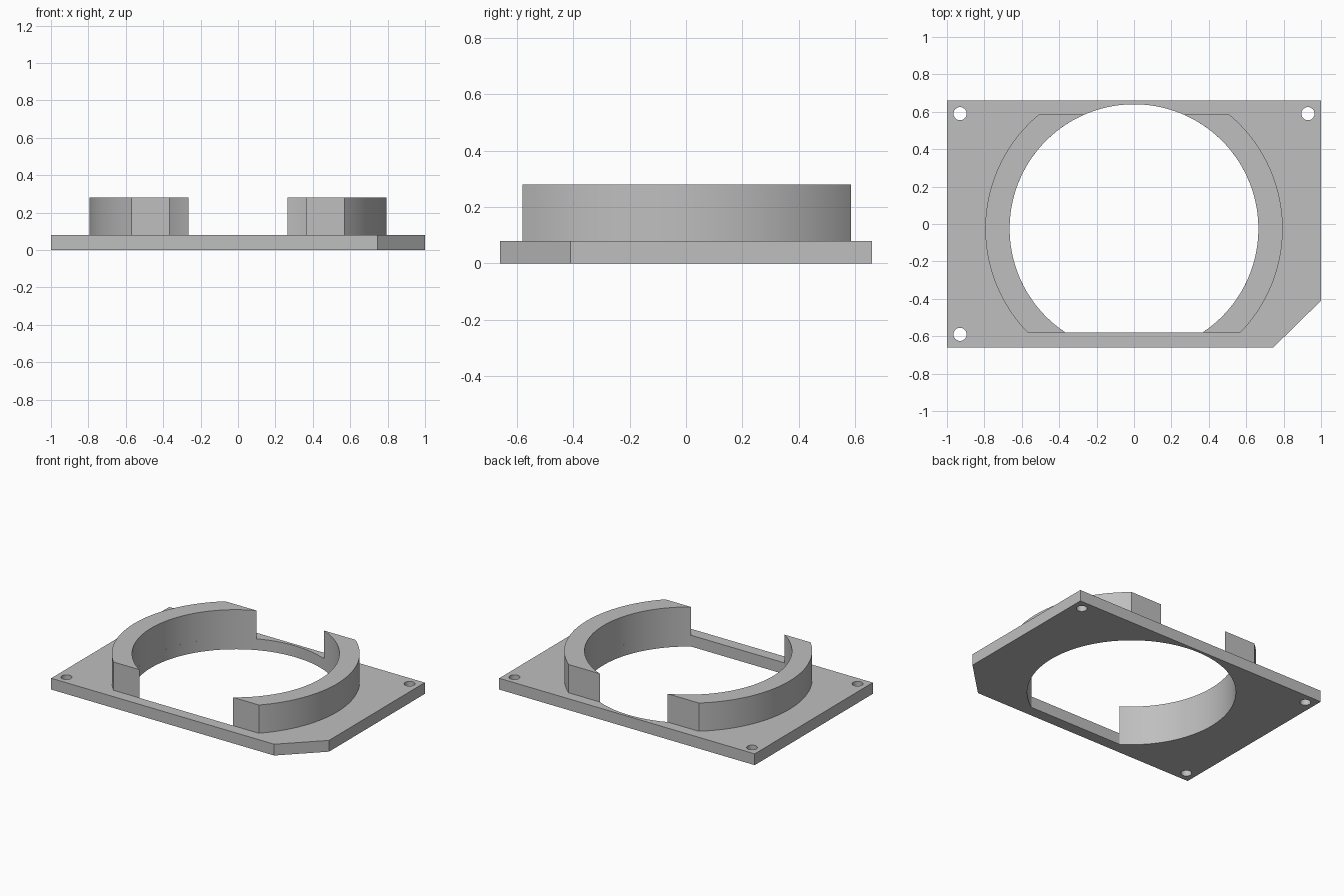
import bpy, bmesh, math

if "Cube" in bpy.data.objects:
    bpy.data.objects.remove(bpy.data.objects["Cube"])

CY = -0.025                      # centre of the bore
R_IN, R_OUT = 0.665, 0.795       # collar radii
Y_LOW, Y_HIGH = -0.58, 0.585     # flats of bore and collar
PLATE_TOP, COLLAR_TOP = 0.08, 0.28

grey = bpy.data.materials.new("grey plastic")
grey.diffuse_color = (0.52, 0.52, 0.52, 1)
grey.use_nodes = True
grey.node_tree.nodes["Principled BSDF"].inputs["Base Color"].default_value = grey.diffuse_color


def arc(cx, cy, r, a0, a1, n):
    """Points along an arc, both ends included."""
    return [(cx + r * math.cos(a0 + (a1 - a0) * i / n),
             cy + r * math.sin(a0 + (a1 - a0) * i / n)) for i in range(n + 1)]


def circle(cx, cy, r, n):
    return arc(cx, cy, r, 0, 2 * math.pi, n)[:-1]


def angle_at(y, r):
    return math.asin((y - CY) / r)


def extrude_profile(name, loops, z0, z1):
    """Fill an outline with optional holes and extrude it upward."""
    bm = bmesh.new()
    edges = []
    for loop in loops:
        vs = [bm.verts.new((x, y, z0)) for x, y in loop]
        edges += [bm.edges.new((v, vs[(i + 1) % len(vs)])) for i, v in enumerate(vs)]
    bmesh.ops.triangle_fill(bm, edges=edges, use_beauty=True, normal=(0, 0, 1))
    top = bmesh.ops.extrude_face_region(bm, geom=bm.faces[:], use_keep_orig=True)
    bmesh.ops.translate(bm, vec=(0, 0, z1 - z0),
                        verts=[g for g in top["geom"] if isinstance(g, bmesh.types.BMVert)])
    bmesh.ops.recalc_face_normals(bm, faces=bm.faces[:])
    mesh = bpy.data.meshes.new(name)
    bm.to_mesh(mesh)
    bm.free()
    mesh.materials.append(grey)
    obj = bpy.data.objects.new(name, mesh)
    bpy.context.collection.objects.link(obj)
    bpy.ops.object.select_all(action='DESELECT')
    obj.select_set(True)
    bpy.context.view_layer.objects.active = obj
    bpy.ops.object.shade_smooth_by_angle(angle=math.radians(30))
    return obj


# Base plate: clipped corner, bore with a flat front edge, three screw holes
outline = [(-1, -0.66), (0.745, -0.66), (1, -0.41), (1, 0.66), (-1, 0.66)]
a = angle_at(Y_LOW, R_IN)
bore = arc(0, CY, R_IN, a, math.pi - a, 120)
screws = [circle(x, y, 0.035, 32) for x, y in ((-0.93, -0.59), (-0.93, 0.59), (0.93, 0.59))]
extrude_profile("base_plate", [outline, bore] + screws, 0, PLATE_TOP)

# Collar halves: curved walls cut flat at front and back
for name, side in (("right_collar", 1), ("left_collar", -1)):
    outer = arc(0, CY, R_OUT, angle_at(Y_LOW, R_OUT), angle_at(Y_HIGH, R_OUT), 64)
    inner = arc(0, CY, R_IN, angle_at(Y_HIGH, R_IN), angle_at(Y_LOW, R_IN), 64)
    extrude_profile(name, [[(side * x, y) for x, y in outer + inner]], PLATE_TOP, COLLAR_TOP)
